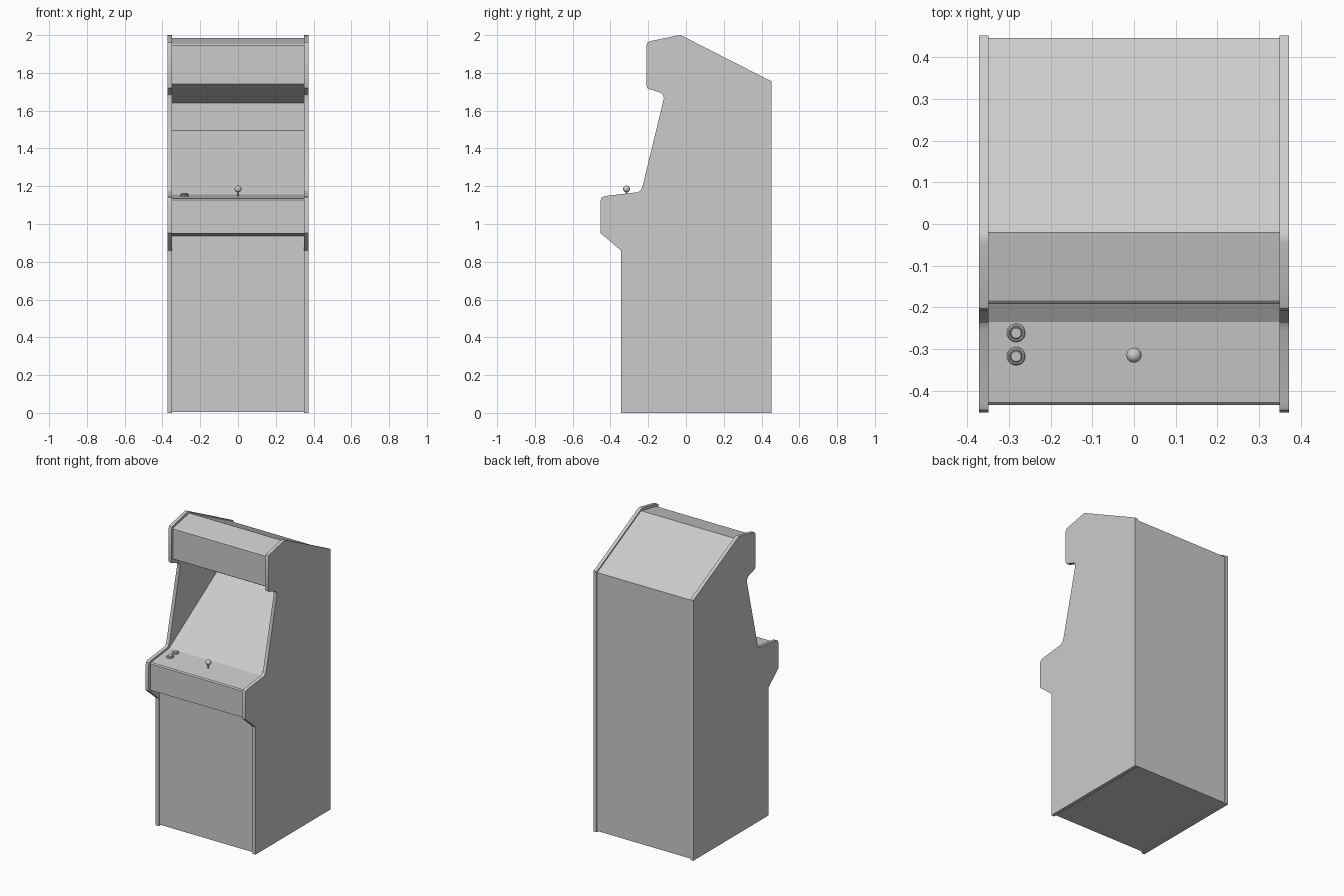
import bpy, bmesh, math

if "Cube" in bpy.data.objects:
    bpy.data.objects.remove(bpy.data.objects["Cube"])

grey = bpy.data.materials.new("light grey")
grey.diffuse_color = (0.6, 0.6, 0.6, 1)
grey.use_nodes = True
grey.node_tree.nodes["Principled BSDF"].inputs["Base Color"].default_value = grey.diffuse_color

HALF = 0.349      # inner half width
OUTER = 0.372     # outer half width


def finish(bm, name, angle=30):
    me = bpy.data.meshes.new(name)
    bm.to_mesh(me)
    bm.free()
    ob = bpy.data.objects.new(name, me)
    bpy.context.collection.objects.link(ob)
    me.materials.append(grey)
    bpy.ops.object.select_all(action='DESELECT')
    ob.select_set(True)
    bpy.context.view_layer.objects.active = ob
    bpy.ops.object.shade_smooth_by_angle(angle=math.radians(angle))
    return ob


def panel(name, pts):
    """Sheet spanning the cabinet width along a (y, z) path."""
    bm = bmesh.new()
    rows = [(bm.verts.new((-HALF, y, z)), bm.verts.new((HALF, y, z))) for y, z in pts]
    for a, b in zip(rows, rows[1:]):
        bm.faces.new((a[0], a[1], b[1], b[0]))
    return finish(bm, name)


def side_panel(name, x0, x1, pts):
    """Board cut to a (y, z) outline."""
    bm = bmesh.new()
    face = bm.faces.new([bm.verts.new((x0, y, z)) for y, z in pts])
    res = bmesh.ops.extrude_face_region(bm, geom=[face])
    bmesh.ops.translate(bm, vec=(x1 - x0, 0, 0),
                        verts=[v for v in res["geom"] if isinstance(v, bmesh.types.BMVert)])
    bmesh.ops.recalc_face_normals(bm, faces=bm.faces[:])
    return finish(bm, name)


def lathe(name, loc, profile, tilt=0.0, n=24):
    """Turned part from an (r, z) profile."""
    bm = bmesh.new()
    rings = []
    for r, z in profile:
        if r == 0:
            rings.append([bm.verts.new((0, 0, z))] * n)
        else:
            rings.append([bm.verts.new((r * math.cos(2 * math.pi * i / n),
                                        r * math.sin(2 * math.pi * i / n), z)) for i in range(n)])
    for a, b in zip(rings, rings[1:]):
        for i in range(n):
            j = (i + 1) % n
            bm.faces.new(list(dict.fromkeys((a[i], a[j], b[j], b[i]))))
    ob = finish(bm, name, 40)
    ob.location = loc
    ob.rotation_euler = (tilt, 0, 0)
    return ob


# side boards with softened corners
outline = [(-0.345, 0), (0.453, 0), (0.453, 1.755),
           (-0.02, 1.996), (-0.03, 2.0), (-0.045, 1.998),
           (-0.19, 1.968), (-0.203, 1.962), (-0.208, 1.95),
           (-0.208, 1.73), (-0.205, 1.72), (-0.195, 1.714),
           (-0.14, 1.697), (-0.122, 1.685), (-0.117, 1.665),
           (-0.23, 1.2), (-0.238, 1.18), (-0.255, 1.168),
           (-0.43, 1.148), (-0.447, 1.14), (-0.453, 1.122),
           (-0.453, 0.952), (-0.345, 0.86)]
side_panel("side_board_left", -OUTER, -HALF, outline)
side_panel("side_board_right", HALF, OUTER, outline)

# panels running up the front, over the top and down the back
panel("lower_front_panel", [(-0.335, 0.006), (-0.335, 0.936)])
panel("control_panel", [(-0.335, 0.936), (-0.435, 0.95), (-0.435, 1.128),
                        (-0.428, 1.135), (-0.235, 1.156)])
panel("screen", [(-0.235, 1.156), (0.30, 1.495)])
panel("upper_screen_wall", [(0.30, 1.495), (0.30, 1.64)])
panel("marquee", [(0.30, 1.64), (-0.182, 1.735), (-0.192, 1.742),
                  (-0.192, 1.945), (-0.184, 1.953), (-0.02, 1.986)])
panel("roof", [(-0.02, 1.986), (0.447, 1.748)])
panel("back_panel", [(0.447, 1.748), (0.447, 0.006)])
panel("base", [(0.447, 0.006), (-0.335, 0.006)])


def deck_z(y):
    return 1.135 + (y + 0.428) * 0.109


# joystick: collar, shaft and ball
jy = -0.315
ball = [(0.018 * math.sin(t), 0.038 - 0.018 * math.cos(t))
        for t in [math.pi * k / 12 for k in range(1, 12)]]
lathe("joystick", (0, jy, deck_z(jy)),
      [(0.005, -0.004), (0.005, 0.021)] + ball[1:] + [(0, 0.056)])

# two push buttons: raised ring with a plunger
for k, y in enumerate((-0.261, -0.317)):
    lathe("button_%d" % (k + 1), (-0.283, y, deck_z(y)),
          [(0.022, -0.003), (0.022, 0.004), (0.019, 0.007), (0.016, 0.007),
           (0.015, 0.004), (0.014, 0.004), (0.014, 0.009), (0.012, 0.011), (0, 0.011)],
          math.atan(0.109))
